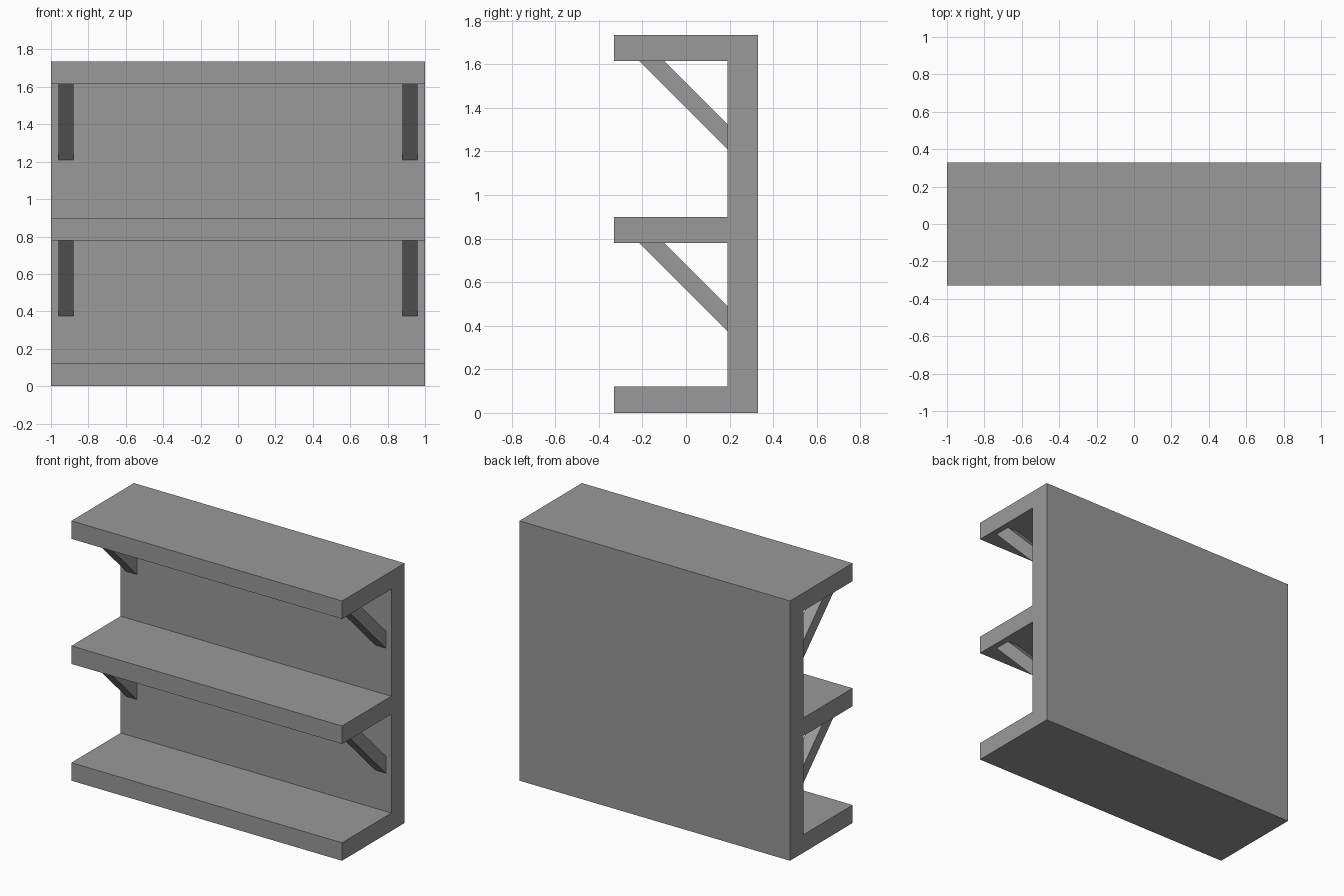
import bpy
import bmesh

cube = bpy.data.objects.get("Cube")
if cube:
    bpy.data.objects.remove(cube, do_unlink=True)

grey = bpy.data.materials.new("plain_grey")
grey.use_nodes = True
colour = (0.32, 0.32, 0.32, 1)
grey.diffuse_color = colour
grey.node_tree.nodes["Principled BSDF"].inputs["Base Color"].default_value = colour


def extrude_profile(name, profile, x0, x1):
    """Extrude a (y, z) outline along x."""
    bm = bmesh.new()
    face = bm.faces.new([bm.verts.new((x0, y, z)) for y, z in profile])
    moved = bmesh.ops.extrude_face_region(bm, geom=[face])["geom"]
    bmesh.ops.translate(bm, vec=(x1 - x0, 0, 0),
                        verts=[v for v in moved if isinstance(v, bmesh.types.BMVert)])
    bmesh.ops.recalc_face_normals(bm, faces=bm.faces)
    mesh = bpy.data.meshes.new(name)
    bm.to_mesh(mesh)
    bm.free()
    mesh.materials.append(grey)
    obj = bpy.data.objects.new(name, mesh)
    bpy.context.collection.objects.link(obj)
    return obj


FRONT, WALL, BACK = -0.33, 0.19, 0.33
THICK, MIDDLE, HEIGHT = 0.12, 0.78, 1.735
TOP = HEIGHT - THICK

# Back panel and three shelves as one continuous outline
outline = [(BACK, 0), (BACK, HEIGHT), (FRONT, HEIGHT), (FRONT, TOP), (WALL, TOP),
           (WALL, MIDDLE + THICK), (FRONT, MIDDLE + THICK), (FRONT, MIDDLE),
           (WALL, MIDDLE), (WALL, THICK), (FRONT, THICK), (FRONT, 0)]
extrude_profile("shelf_unit", outline, -1, 1)

# Diagonal braces under the upper two shelves, at both ends
for level, z in (("middle", MIDDLE), ("top", TOP)):
    brace = [(-0.215, z), (-0.10, z), (WALL, z - 0.29), (WALL, z - 0.405)]
    for side, x in (("right", -0.96), ("left", 0.88)):
        extrude_profile(f"{level}_{side}_brace", brace, x, x + 0.08)
